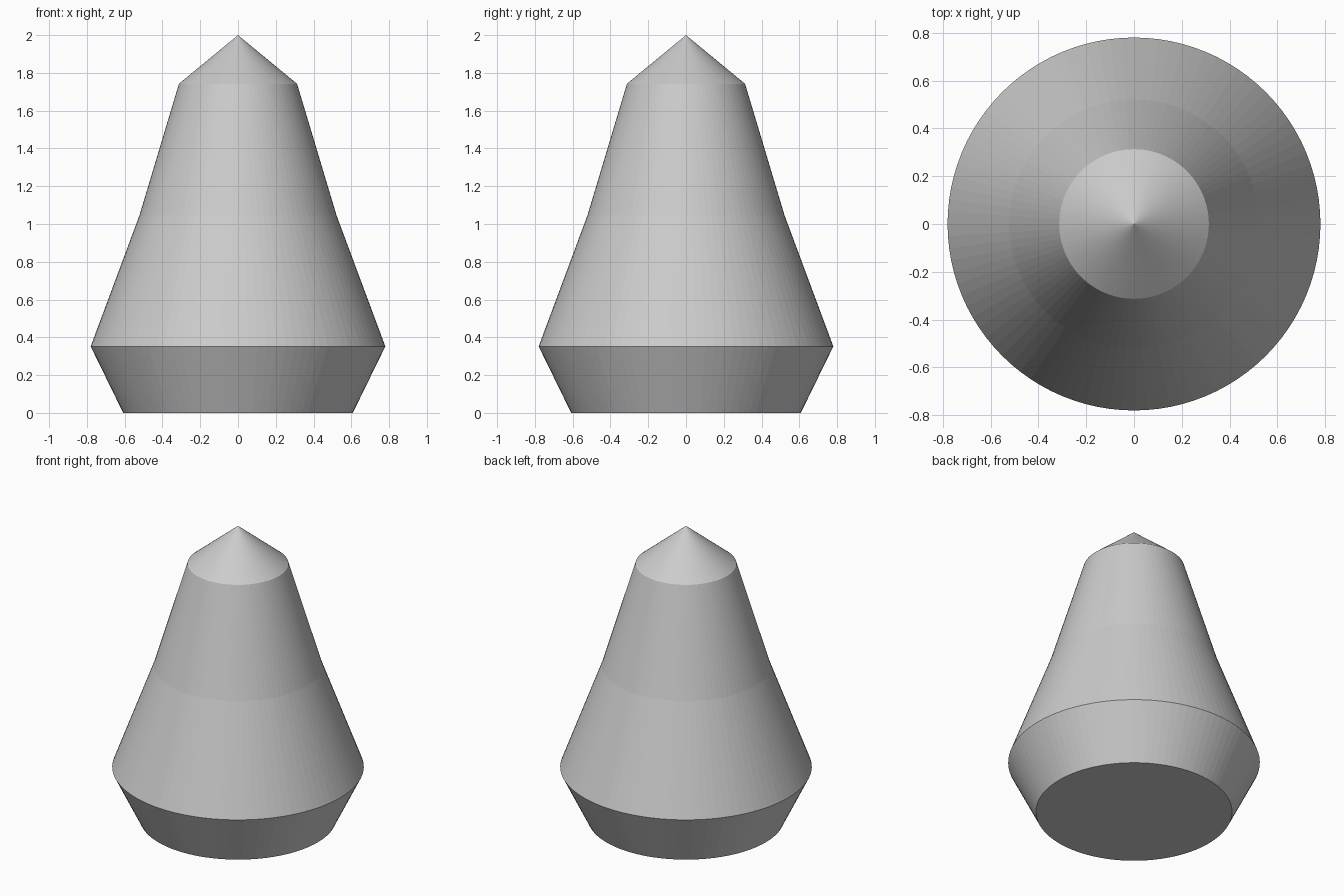
import bpy, bmesh, math

if "Cube" in bpy.data.objects:
    bpy.data.objects.remove(bpy.data.objects["Cube"])

SIDES = 96
# (radius, height) from base to shoulder
PROFILE = [(0.608, 0.0), (0.78, 0.352), (0.522, 1.045), (0.313, 1.742)]
TIP_HEIGHT = 2.0

bm = bmesh.new()

# Stacked rings of the tapered body
rings = []
for r, z in PROFILE:
    rings.append([bm.verts.new((r * math.cos(2 * math.pi * i / SIDES),
                                r * math.sin(2 * math.pi * i / SIDES), z))
                  for i in range(SIDES)])

for low, high in zip(rings, rings[1:]):
    for i in range(SIDES):
        j = (i + 1) % SIDES
        bm.faces.new((low[i], low[j], high[j], high[i]))

# Flat base
bm.faces.new(rings[0][::-1])

# Conical tip
tip = bm.verts.new((0, 0, TIP_HEIGHT))
for i in range(SIDES):
    bm.faces.new((rings[-1][i], rings[-1][(i + 1) % SIDES], tip))

bmesh.ops.recalc_face_normals(bm, faces=bm.faces)
mesh = bpy.data.meshes.new("tapered_cone_body")
bm.to_mesh(mesh)
bm.free()
body = bpy.data.objects.new("tapered_cone_body", mesh)
bpy.context.collection.objects.link(body)
